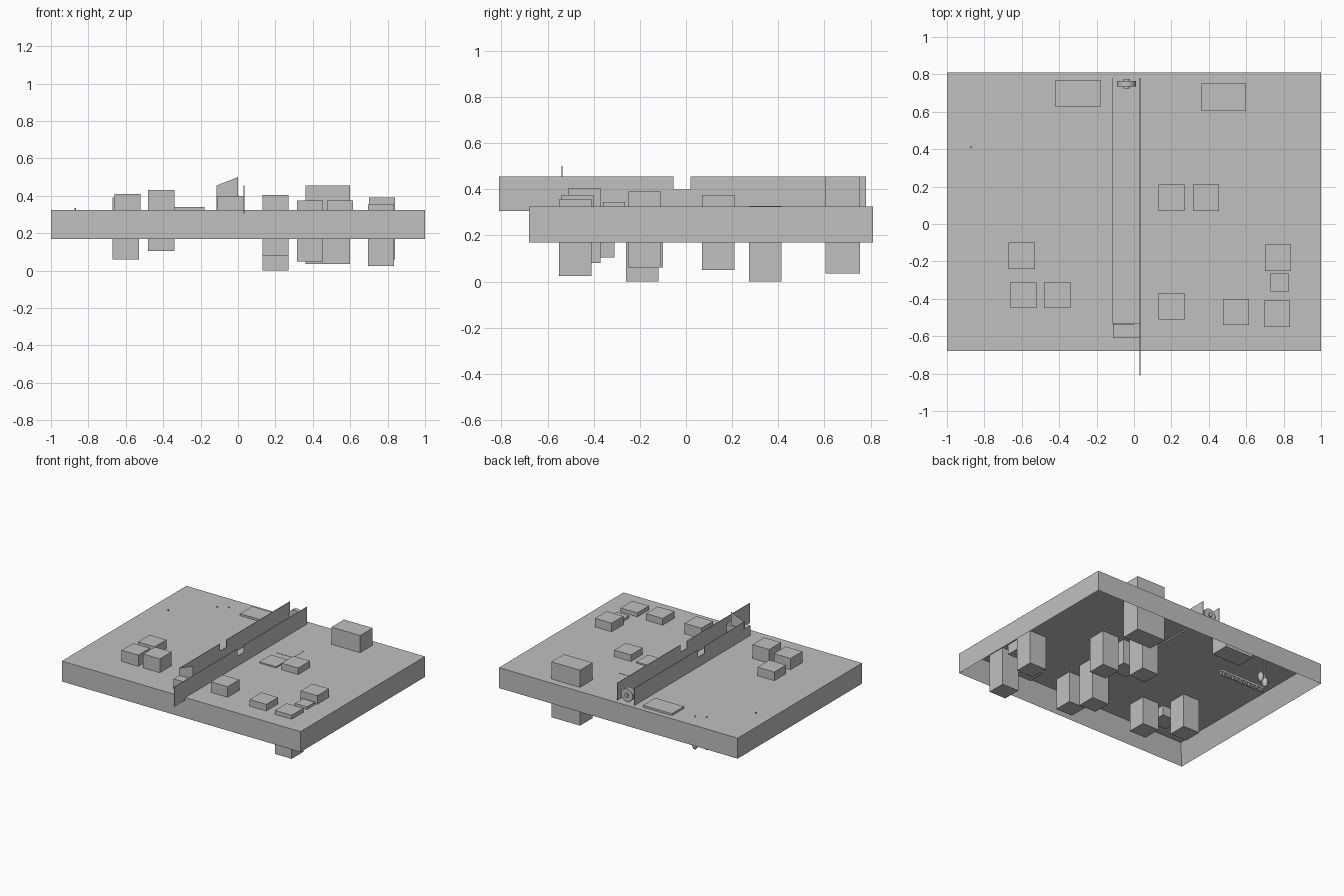
import bpy, bmesh, math

cube = bpy.data.objects.get("Cube")
if cube:
    bpy.data.objects.remove(cube, do_unlink=True)

grey = bpy.data.materials.new("plain grey")
grey.use_nodes = True
colour = (0.53, 0.53, 0.53, 1)
grey.diffuse_color = colour
grey.node_tree.nodes["Principled BSDF"].inputs["Base Color"].default_value = colour


def add_object(name, bm):
    bmesh.ops.recalc_face_normals(bm, faces=bm.faces[:])
    mesh = bpy.data.meshes.new(name)
    bm.to_mesh(mesh)
    bm.free()
    mesh.materials.append(grey)
    obj = bpy.data.objects.new(name, mesh)
    bpy.context.collection.objects.link(obj)
    return obj


def box(name, x, y, z):
    bm = bmesh.new()
    bmesh.ops.create_cube(bm, size=1)
    for v in bm.verts:
        for i, (low, high) in enumerate((x, y, z)):
            v.co[i] = low if v.co[i] < 0 else high
    return add_object(name, bm)


def plate(name, points, push):
    """Extrude a flat outline by the push vector."""
    bm = bmesh.new()
    face = bm.faces.new([bm.verts.new(p) for p in points])
    result = bmesh.ops.extrude_face_region(bm, geom=[face])
    moved = [g for g in result["geom"] if isinstance(g, bmesh.types.BMVert)]
    bmesh.ops.translate(bm, verts=moved, vec=push)
    return add_object(name, bm)


def cylinder(name, centre, radius, depth, turn=(0, 0, 0), sides=24):
    bm = bmesh.new()
    bmesh.ops.create_cone(bm, cap_ends=True, segments=sides,
                          radius1=radius, radius2=radius, depth=depth)
    obj = add_object(name, bm)
    obj.location = centre
    obj.rotation_euler = turn
    return obj


# Hollow base, open underneath
bm = bmesh.new()
bmesh.ops.create_cube(bm, size=1)
for v in bm.verts:
    v.co.x *= 2
    v.co.y = 0.81 if v.co.y > 0 else -0.68
    v.co.z = 0.325 if v.co.z > 0 else 0.17
bottom = [f for f in bm.faces if f.normal.z < -0.5]
bmesh.ops.inset_region(bm, faces=bottom, thickness=0.08)
for v in {v for f in bottom for v in f.verts}:
    v.co.z = 0.315
add_object("base_tray", bm)

# Large blocks at the back
box("tall_back_block", (0.36, 0.6), (0.605, 0.755), (0.035, 0.455))
box("flat_back_block", (-0.42, -0.18), (0.625, 0.77), (0.18, 0.34))

# Posts with a shared footprint: left edge, front edge, bottom, top
side = 0.14
posts = [
    (0.13, 0.07, 0.13, 0.335), (0.315, 0.07, 0.05, 0.375),
    (-0.67, -0.24, 0.06, 0.39), (-0.66, -0.45, 0.24, 0.41),
    (-0.48, -0.45, 0.105, 0.43), (0.13, -0.51, 0.08, 0.405),
    (0.475, -0.54, 0.24, 0.375), (0.7, -0.25, 0.06, 0.39),
    (0.695, -0.55, 0.025, 0.355), (0.13, 0.273, 0, 0.327),
    (0.13, -0.26, 0, 0.324),
]
for i, (x, y, low, high) in enumerate(posts):
    box(f"post_{i + 1}", (x, x + side), (y, y + side), (low, high))
box("small_block", (0.73, 0.83), (-0.36, -0.265), (0.24, 0.345))

# Two long upright rails with a notch in the middle
for name, x, front, low in (("left_rail", 0.03, -0.81, 0.305),
                            ("right_rail", -0.115, -0.53, 0.32)):
    outline = [(front, low), (0.78, low), (0.78, 0.455), (0.02, 0.455),
               (0.02, 0.4), (-0.055, 0.4), (-0.055, 0.455), (front, 0.455)]
    plate(name, [(x, y, z) for y, z in outline], (0.004, 0, 0))

# Parts between the rails
box("front_stop", (-0.113, 0.03), (-0.61, -0.53), (0.32, 0.4))
plate("slanted_plate", [(-0.115, -0.54, 0.32), (0, -0.54, 0.32),
                        (0, -0.54, 0.5), (-0.115, -0.54, 0.455)], (0, 0.004, 0))
sideways = (math.pi / 2, 0, 0)
cylinder("wheel", (-0.04, 0.75, 0.378), 0.05, 0.03, sideways)
cylinder("wheel_axle", (-0.04, 0.75, 0.378), 0.015, 0.05, sideways, 12)

# Small bulbs hanging under the base, with pins through the top
for i, (x, y) in enumerate(((-0.63, 0.65), (-0.56, 0.69))):
    cylinder(f"bulb_pin_{i + 1}", (x, y, 0.23), 0.006, 0.2, sides=8)
    bm = bmesh.new()
    bmesh.ops.create_uvsphere(bm, u_segments=12, v_segments=8, radius=0.022)
    bulb = add_object(f"bulb_{i + 1}", bm)
    bulb.location = (x, y, 0.115)
    bulb.scale.z = 1.7

# Toothed strip inside the base
box("strip_bar", (-0.8, -0.42), (0.42, 0.44), (0.22, 0.235))
tooth = box("strip_teeth", (-0.8, -0.79), (0.42, 0.44), (0.195, 0.222))
array = tooth.modifiers.new("repeat", 'ARRAY')
array.count = 19
array.use_relative_offset = False
array.use_constant_offset = True
array.constant_offset_displace = (0.0205, 0, 0)
cylinder("strip_pin", (-0.87, 0.41, 0.32), 0.005, 0.03, sides=8)
